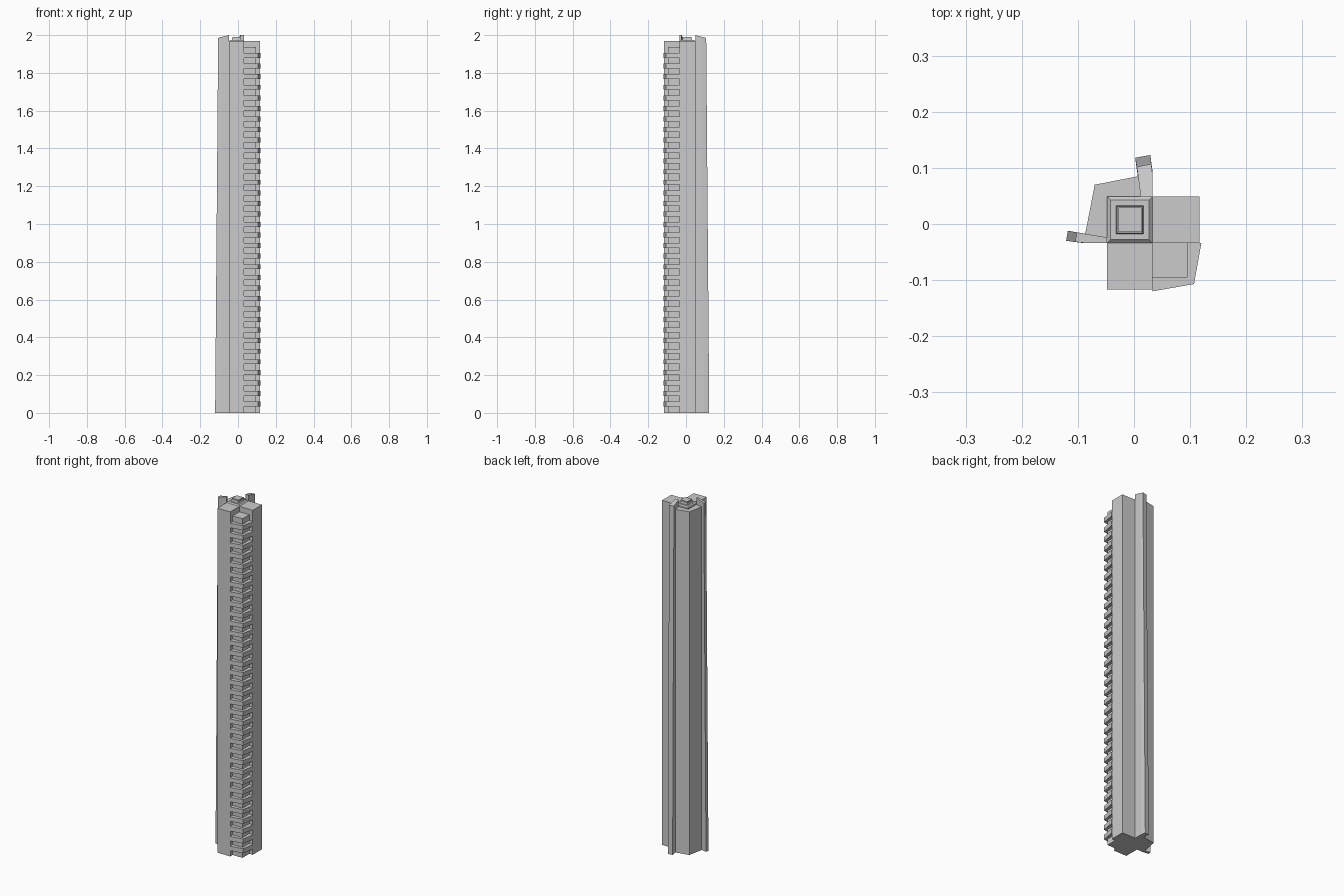
import bpy

if "Cube" in bpy.data.objects:
    bpy.data.objects.remove(bpy.data.objects["Cube"])


def loft(name, bottom, top):
    """Solid between two matching rings of (x, y, z) points, counter-clockwise from above."""
    n = len(bottom)
    faces = [tuple(reversed(range(n))), tuple(range(n, 2 * n))]
    faces += [(i, (i + 1) % n, n + (i + 1) % n, n + i) for i in range(n)]
    mesh = bpy.data.meshes.new(name)
    mesh.from_pydata(list(bottom) + list(top), [], faces)
    mesh.update()
    obj = bpy.data.objects.new(name, mesh)
    bpy.context.collection.objects.link(obj)
    return obj


def prism(name, outline, z0, z1):
    return loft(name, [(x, y, z0) for x, y in outline], [(x, y, z1) for x, y in outline])


def rect(x0, x1, y0, y1):
    return [(x0, y0), (x1, y0), (x1, y1), (x0, y1)]


def roof_step(name, inset0, inset1, z0, z1):
    ring = lambda d, z: [(x, y, z) for x, y in rect(X0 + d, X1 - d, Y0 + d, Y1 - d)]
    return loft(name, ring(inset0, z0), ring(inset1, z1))


# Square core and its two plain wings
X0, X1, Y0, Y1 = -0.048, 0.033, -0.034, 0.049
prism("core", rect(X0, X1, Y0, Y1), 0, 1.968)
prism("right_wing", rect(X1, 0.117, Y0, Y1), 0, 1.968)
prism("front_wing", rect(X0, X1, -0.117, Y0), 0, 1.968)

# Stepped roof on the core
roof_step("roof_base", 0.0, 0.006, 1.968, 1.974)
roof_step("roof_box", 0.016, 0.018, 1.974, 1.985)
roof_step("roof_cap", 0.020, 0.020, 1.985, 1.991)

# Recessed corner bay with stacked balcony slabs
prism("balcony_bay", rect(X1, 0.095, -0.095, Y0), 0, 1.937)
slab = prism("balcony_slabs", [(X1, -0.12), (0.107, -0.107), (0.12, Y0), (X1, Y0)],
             0.034, 0.060)
array = slab.modifiers.new("storeys", 'ARRAY')
array.count = 34
array.use_relative_offset = False
array.use_constant_offset = True
array.constant_offset_displace = (0, 0, 0.0559)

# Faceted back corner
prism("back_corner", [(X0, Y0), (X1, Y1), (0.007, 0.085), (-0.07, 0.07), (-0.087, -0.018)],
      0, 1.96)

# Tapered fins, outer ends leaning in towards the top
fin = [(X0, -0.024), (-0.118, -0.012), (-0.121, -0.030), (-0.090, Y0), (X0, Y0)]
fin_top = [(X0, -0.024, 2.0), (-0.102, -0.015, 1.986), (-0.105, -0.032, 1.985),
           (-0.085, Y0, 1.990), (X0, Y0, 2.0)]
loft("left_fin", [(x, y, 0) for x, y in fin], [p for p in fin_top])

fin = [(0.012, Y1), (X1, Y1), (X1, 0.095), (0.029, 0.123), (0.002, 0.118)]
fin_top = [(0.012, Y1, 2.0), (X1, Y1, 2.0), (X1, 0.088, 1.990),
           (0.031, 0.107, 1.985), (0.005, 0.102, 1.986)]
loft("back_fin", [(x, y, 0) for x, y in fin], fin_top)

# Make the left fin's normals face outwards
for p in bpy.data.objects["left_fin"].data.polygons:
    p.use_smooth = False
import bmesh
for obj in bpy.context.collection.objects:
    bm = bmesh.new()
    bm.from_mesh(obj.data)
    bmesh.ops.recalc_face_normals(bm, faces=bm.faces)
    bm.to_mesh(obj.data)
    bm.free()
